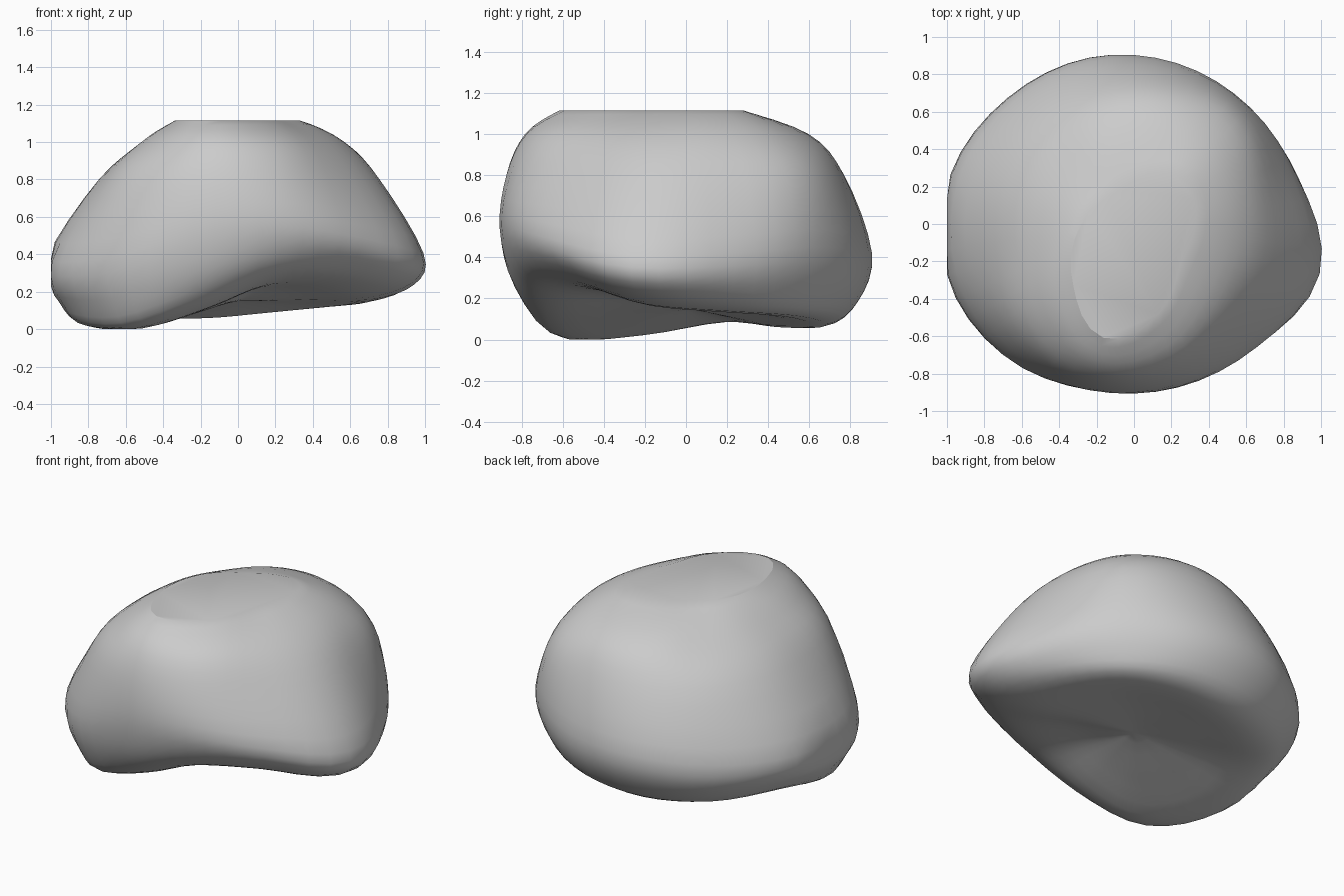
import bpy, bmesh, math

if "Cube" in bpy.data.objects:
    bpy.data.objects.remove(bpy.data.objects["Cube"])

# Contour loops of the boulder, bottom to top: radius and height at 12 headings (15, 45, ... 345 degrees)
SOLE_R = [.70, .70, .68, .68, .70, .76, .83, .80, .70, .65, .65, .72]
SOLE_Z = [.14, .12, .09, .06, .06, .085, .02, .0, .12, .25, .25, .17]
LOW_R = [.86, .82, .83, .85, .88, .93, .965, .93, .86, .83, .84, .965]
LOW_Z = [.23, .22, .20, .18, .16, .17, .13, .11, .25, .35, .33, .25]
RIM_R = [.91, .88, .89, .92, .95, 1.01, 1.03, .99, .92, .905, .93, 1.015]
RIM_Z = [.42, .45, .43, .42, .39, .38, .36, .38, .51, .55, .49, .41]
SHOULDER_R = [.75, .81, .78, .76, .74, .74, .76, .86, .885, .85, .78, .77]  # at z 0.80
CROWN_R = [.58, .62, .61, .56, .48, .48, .53, .67, .79, .73, .61, .57]      # at z 1.00
FLAT_R = [.34, .36, .27, .20, .20, .25, .33, .46, .63, .50, .34, .32]       # at z 1.115
SEGMENTS, STEPS = 48, 4


def spline(p0, p1, p2, p3, t):
    return .5 * (2 * p1 + (p2 - p0) * t + (2 * p0 - 5 * p1 + 4 * p2 - p3) * t * t
                 + (3 * p1 - p0 - 3 * p2 + p3) * t ** 3)


def around(values, k):
    """Smoothly resample a closed loop of 12 values."""
    u = k * 12 / SEGMENTS
    i = int(u)
    return spline(*[values[(i + d) % 12] for d in (-1, 0, 1, 2)], u - i)


def profile(k, a):
    """Side profile of the boulder at one heading, from the underside hollow to the top."""
    sr, sz = around(SOLE_R, k), around(SOLE_Z, k)
    flat = around(FLAT_R, k)
    lift = .01 + .08 * max(0, math.cos(a - math.radians(225)))  # crisp edge at front left only
    pts = [(0, .15), (sr * .5, sz * .55 + .07), (sr, sz),
           (around(LOW_R, k), around(LOW_Z, k)),
           (around(RIM_R, k), around(RIM_Z, k)),
           (around(SHOULDER_R, k), .80), (around(CROWN_R, k), 1.0), (flat, 1.115)]
    ends = [(-sr * .5, .15)] + pts + [(flat - .2, 1.115 + lift)]
    out = []
    for i in range(len(pts) - 1):
        for s in range(STEPS):
            q = ends[i:i + 4]
            out.append(tuple(spline(*[p[c] for p in q], s / STEPS) for c in (0, 1)))
    return out[1:] + [pts[-1]]


# Boulder body, flattened slightly on its left side
bm = bmesh.new()
columns = []
for k in range(SEGMENTS):
    a = math.radians(15) + math.tau * k / SEGMENTS
    columns.append([bm.verts.new((max(r * math.cos(a), -1), r * math.sin(a), max(z, 0)))
                    for r, z in profile(k, a)])
base = bm.verts.new((0, 0, .15))
for k in range(SEGMENTS):
    c, n = columns[k], columns[(k + 1) % SEGMENTS]
    for i in range(len(c) - 1):
        bm.faces.new((c[i], n[i], n[i + 1], c[i + 1]))
    bm.faces.new((base, n[0], c[0]))
# Flat broken top
bm.faces.new([c[-1] for c in columns])
bmesh.ops.recalc_face_normals(bm, faces=bm.faces)
mesh = bpy.data.meshes.new("boulder")
bm.to_mesh(mesh)
bm.free()
boulder = bpy.data.objects.new("boulder", mesh)
bpy.context.collection.objects.link(boulder)
bpy.context.view_layer.objects.active = boulder
boulder.select_set(True)
bpy.ops.object.shade_smooth_by_angle(angle=math.radians(28))
